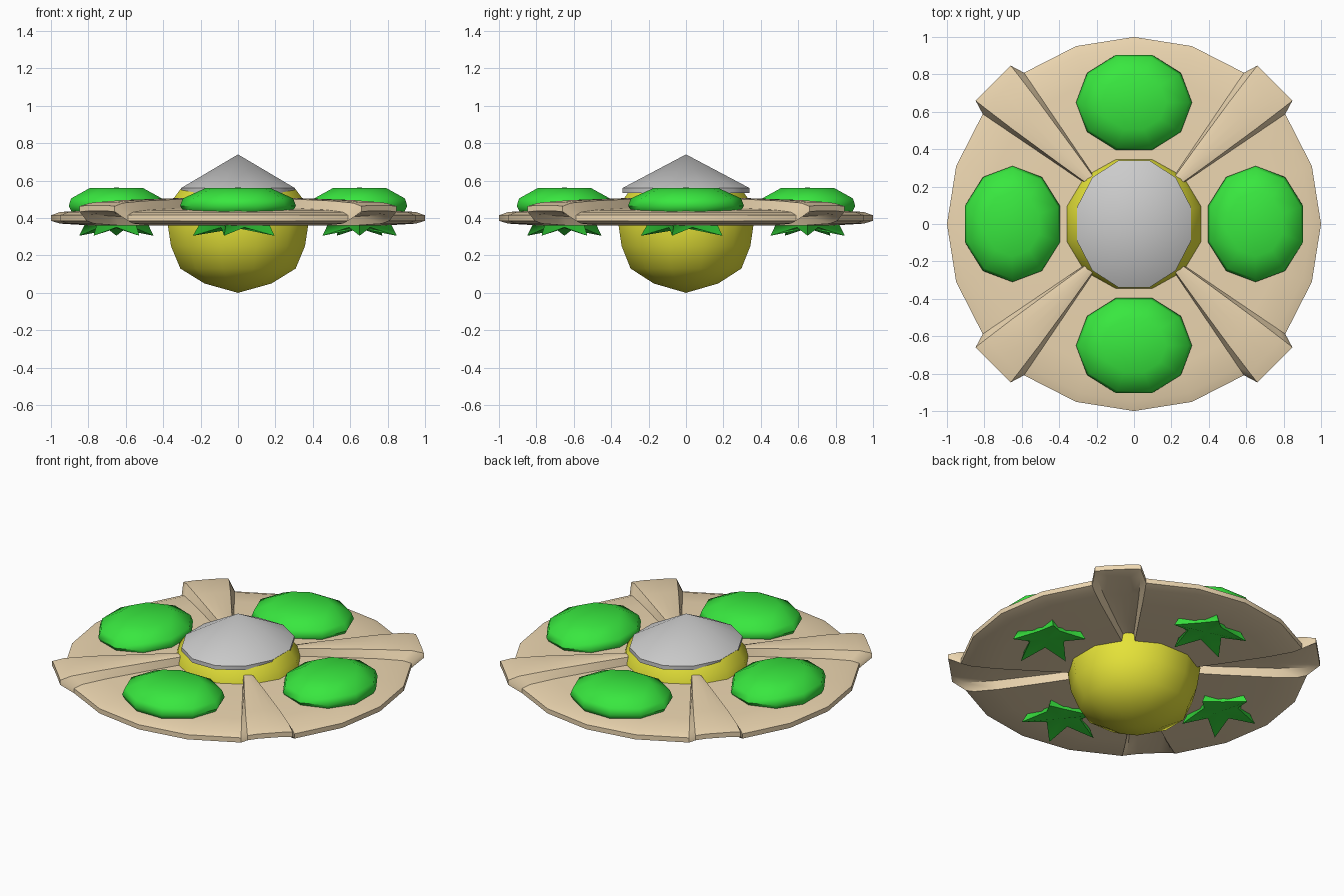
import bpy, bmesh
from math import sin, cos, asin, pi, radians

if "Cube" in bpy.data.objects:
    bpy.data.objects.remove(bpy.data.objects["Cube"])


def finish(name, bm, color=None, angle=40):
    bmesh.ops.recalc_face_normals(bm, faces=bm.faces)
    me = bpy.data.meshes.new(name)
    bm.to_mesh(me)
    bm.free()
    ob = bpy.data.objects.new(name, me)
    bpy.context.collection.objects.link(ob)
    if color:
        mat = bpy.data.materials.get(color[0]) or bpy.data.materials.new(color[0])
        mat.diffuse_color = color[1]
        mat.use_nodes = True
        mat.node_tree.nodes["Principled BSDF"].inputs["Base Color"].default_value = mat.diffuse_color
        me.materials.append(mat)
    bpy.ops.object.select_all(action='DESELECT')
    ob.select_set(True)
    bpy.context.view_layer.objects.active = ob
    bpy.ops.object.shade_smooth_by_angle(angle=radians(angle))
    return ob


def skin(bm, rings):
    # join consecutive closed rings with quads
    for a, b in zip(rings, rings[1:]):
        for i in range(len(a)):
            j = (i + 1) % len(a)
            bm.faces.new((a[i], a[j], b[j], b[i]))


def cap(bm, ring, co):
    v = bm.verts.new(co)
    for i in range(len(ring)):
        bm.faces.new((ring[i], ring[(i + 1) % len(ring)], v))


def ring(bm, n, rx, ry, z, start=0.0):
    return [bm.verts.new((rx * cos(start + 2 * pi * i / n),
                          ry * sin(start + 2 * pi * i / n), z)) for i in range(n)]


TAN = ("tan", (0.85, 0.68, 0.44, 1))
GREEN = ("green", (0.04, 0.8, 0.05, 1))
YELLOW = ("yellow", (0.78, 0.76, 0.04, 1))


# Disc: a 20-sided plate with four widening hollow folds on the diagonals
def disc_ring(bm, r, z):
    hw = 0.035 + (r - 0.36) / 0.64 * 0.121
    base = asin(hw / r)
    verts = []
    for q in range(4):
        mid = pi / 4 + q * pi / 2
        pts = [(r * cos(base), -hw, 0)]
        d = r * (1 + 0.065 * r ** 5)
        for f in (-0.85, -0.45, 0, 0.45, 0.85):
            pts.append((d, f * hw, 0.048 if abs(f) > 0.5 else 0.053))
        for k in range(4):
            a = base + k * (pi / 2 - 2 * base) / 4
            pts.append((r * cos(a), r * sin(a), 0))
        for d, w, h in pts:
            verts.append(bm.verts.new((d * cos(mid) - w * sin(mid),
                                       d * sin(mid) + w * cos(mid), z + h)))
    return verts


bm = bmesh.new()
profile = [(0.30, 0.362), (0.5, 0.36), (0.8, 0.361), (0.95, 0.37), (1.0, 0.385),
           (1.0, 0.415), (0.95, 0.432), (0.8, 0.443), (0.5, 0.452), (0.30, 0.456)]
rings = [disc_ring(bm, r, z) for r, z in profile]
skin(bm, rings + rings[:1])
finish("disc", bm, TAN, 45)

# Central bowl
bm = bmesh.new()
rings = [ring(bm, 12, r * 1.03, r * 0.99, z, pi / 12) for r, z in
         [(0.18, 0.05), (0.31, 0.13), (0.36, 0.25), (0.38, 0.38), (0.35, 0.50), (0.305, 0.56)]]
skin(bm, rings)
cap(bm, rings[0], (0, 0, 0))
cap(bm, rings[-1], (0, 0, 0.57))
finish("bowl", bm, YELLOW)

# Conical roof
bm = bmesh.new()
rings = [ring(bm, 12, 0.315, 0.352, z, pi / 12) for z in (0.535, 0.56)]
skin(bm, rings)
cap(bm, rings[0], (0, 0, 0.53))
cap(bm, rings[1], (0, 0, 0.74))
finish("cone_roof", bm)

# Four bushes with jagged undersides
for q in range(4):
    bm = bmesh.new()
    rings = [ring(bm, 10, 0.31 * s, 0.268 * s, z) for s, z in
             [(1, 0.31), (0.62, 0.39), (0.93, 0.43), (1, 0.465), (0.95, 0.505), (0.56, 0.56)]]
    for i, v in enumerate(rings[0]):
        s = 0.78 if i % 2 == 0 else 0.36
        v.co.x *= s
        v.co.y *= s
        v.co.z = 0.305 if i % 2 == 0 else 0.35
    skin(bm, rings)
    cap(bm, rings[0], (0, 0, 0.345))
    cap(bm, rings[-1], (0, 0, 0.562))
    ob = finish("bush_%d" % (q + 1), bm, GREEN, 50)
    a = q * pi / 2
    ob.location = (-0.65 * sin(a), 0.65 * cos(a), 0)
    ob.rotation_euler.z = a
